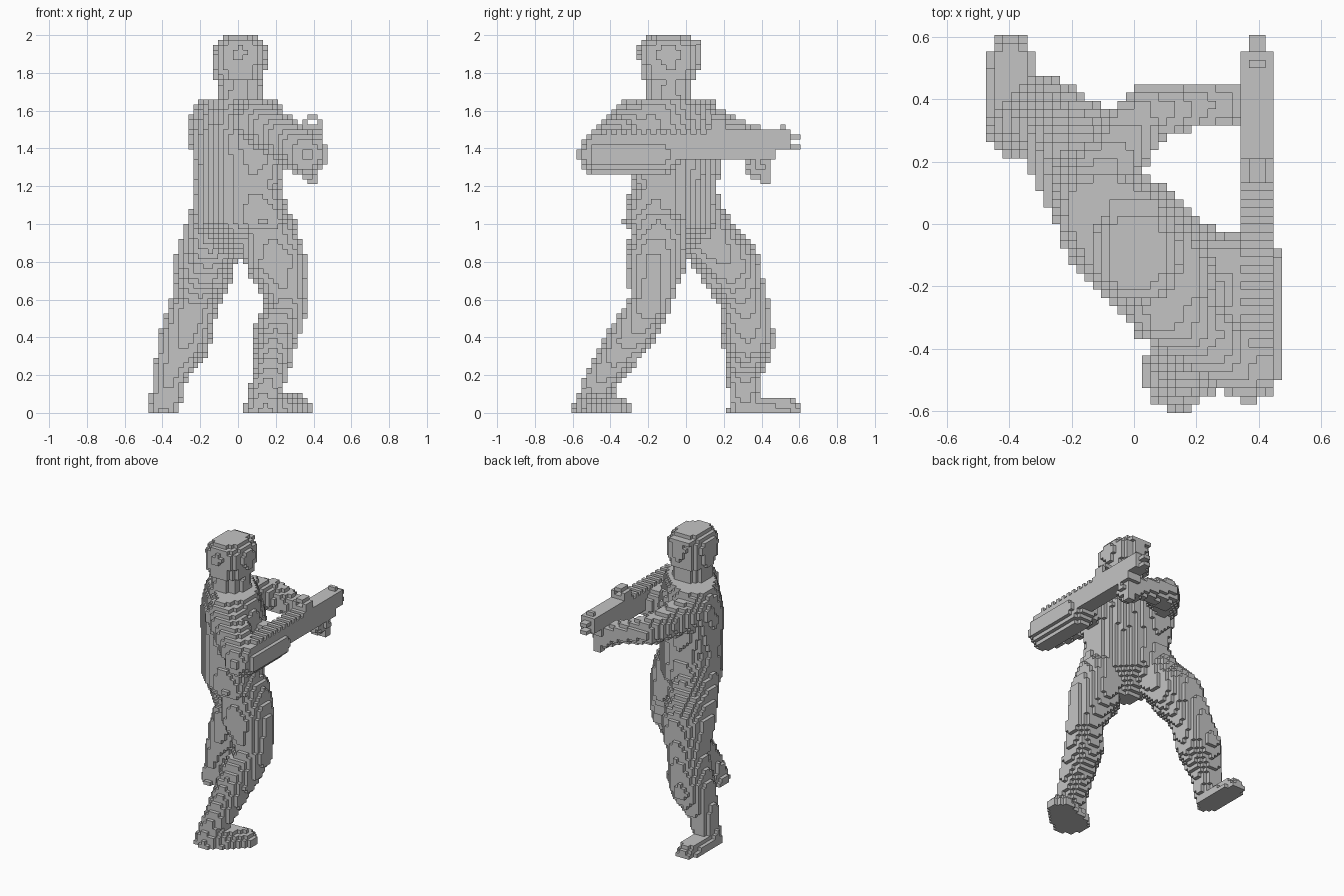
import bpy, bmesh, math
from mathutils import Vector

cube = bpy.data.objects.get("Cube")
if cube:
    bpy.data.objects.remove(cube, do_unlink=True)

# Number of cells across, deep and high
COUNT = (36, 46, 76)
STEP = 2 / COUNT[2]
ORIGIN = Vector((COUNT[0] / 2, COUNT[1] / 2, 0))
GREY = (.55, .55, .55, 1)

grey = bpy.data.materials.new("plain_grey")
grey.use_nodes = True
grey.diffuse_color = GREY
grey.node_tree.nodes["Principled BSDF"].inputs["Base Color"].default_value = GREY


# Shape tests: each returns a function telling whether a point lies inside
def limb(*joints):
    """Chain of tapered capsules through (x, y, z, radius) joints."""
    def inside(point):
        for start, end in zip(joints, joints[1:]):
            base = Vector(start[:3])
            along = Vector(end[:3]) - base
            t = min(1, max(0, (point - base).dot(along) / along.length_squared))
            radius = start[3] + (end[3] - start[3]) * t
            if (point - base - along * t).length <= radius:
                return True
        return False
    return inside


def loft(centre, yaw, power, *rows):
    """Stack of turned ovals, each given as (height, half width, half depth)."""
    cos, sin = math.cos(yaw), math.sin(yaw)

    def inside(point):
        dx, dy = point.x - centre[0], point.y - centre[1]
        across, deep = dx * cos + dy * sin, dy * cos - dx * sin
        for low, high in zip(rows, rows[1:]):
            if low[0] <= point.z <= high[0]:
                t = (point.z - low[0]) / (high[0] - low[0])
                width = low[1] + (high[1] - low[1]) * t
                depth = low[2] + (high[2] - low[2]) * t
                return abs(across / width) ** power + abs(deep / depth) ** power <= 1
        return False
    return inside


def bar(axis_x, half_width, back, front, bottom, top):
    """Block lying along y."""
    return lambda point: (abs(point.x - axis_x) <= half_width
                          and back <= point.y <= front and bottom <= point.z <= top)


def every_other(shape):
    """Leave out every second slice along y."""
    return lambda point: shape(point) and math.floor(point.y / STEP) % 2 == 0


def without(shape, cut):
    return lambda point: shape(point) and not cut(point)


parts = {}

# Long gun held along y, with rail, ring sight, bead, muzzle and grip
GUN_X = .395
parts["gun_body"] = [bar(GUN_X, .055, -.5, .48, 1.34, 1.475),
                     bar(GUN_X, .055, .13, .56, 1.39, 1.5)]
parts["gun_rail"] = [every_other(bar(GUN_X, .04, -.42, .14, 1.47, 1.5))]
parts["gun_sights"] = [without(bar(GUN_X, .055, .14, .22, 1.5, 1.555),
                               bar(GUN_X, .03, .1, .3, 1.525, 1.555)),
                       bar(GUN_X, .03, .14, .22, 1.55, 1.58),
                       bar(GUN_X, .03, .49, .53, 1.5, 1.53)]
parts["gun_muzzle"] = [without(bar(GUN_X, .03, .55, .61, 1.39, 1.475),
                               bar(GUN_X, .03, .55, .61, 1.42, 1.445))]
parts["gun_grip"] = [bar(GUN_X, .03, .4, .45, 1.22, 1.35)]

# Head, cap and trunk
HEAD = (.01, -.09)
parts["head"] = [loft(HEAD, 0, 2.3, (1.64, .12, .115), (1.75, .11, .115),
                      (1.77, .13, .15), (1.92, .145, .165),
                      (1.95, .13, .155), (2, .08, .115))]
parts["cap_brim"] = [bar(HEAD[0], .08, 0, .08, 1.945, 1.975)]
parts["torso"] = [loft((.005, -.065), -math.pi / 4, 2, (.82, .06, .06), (1, .33, .19),
                       (1.2, .265, .19), (1.45, .31, .2),
                       (1.6, .3, .165), (1.66, .25, .145))]

# Arm tucked behind the gun and arm reaching across to its front
parts["rear_arm"] = [limb((.1, -.27, 1.54, .125), (.365, -.465, 1.37, .107),
                          (.365, -.12, 1.37, .105), (.28, -.12, 1.39, .08))]
parts["front_arm"] = [limb((-.145, .09, 1.52, .115), (.03, .35, 1.43, .09),
                           (.25, .385, 1.37, .065), (.37, .385, 1.31, .07))]

# Legs in a wide stride, with the trailing foot turned outwards
parts["forward_leg"] = [limb((-.13, .09, .97, .15), (-.18, .23, .78, .165),
                             (-.225, .305, .6, .127), (-.285, .33, .38, .138),
                             (-.36, .31, .2, .092), (-.385, .31, .05, .08))]
parts["forward_foot"] = [limb((-.395, .3, .01, .08), (-.395, .54, .01, .07))]
parts["trailing_leg"] = [limb((.16, -.14, .97, .15), (.2, -.165, .8, .162),
                              (.27, -.185, .58, .108), (.21, -.27, .44, .12),
                              (.165, -.45, .18, .088), (.13, -.49, .06, .085))]
parts["trailing_foot"] = [limb((.145, -.48, .01, .118), (.31, -.38, .01, .085))]

# Give every filled cell to the first part that contains it
owner = {}
for k in range(COUNT[2]):
    for j in range(COUNT[1]):
        for i in range(COUNT[0]):
            point = (Vector((i + .5, j + .5, k + .5)) - ORIGIN) * STEP
            for name, shapes in parts.items():
                if any(shape(point) for shape in shapes):
                    owner[i, j, k] = name
                    break


def shifted(cell, axis, amount):
    moved = list(cell)
    moved[axis] += amount
    return tuple(moved)


def build(name):
    """Blocky mesh of one part, keeping only the exposed cell sides."""
    bm = bmesh.new()
    corners = {}

    def corner(key):
        if key not in corners:
            corners[key] = bm.verts.new((Vector(key) - ORIGIN) * STEP)
        return corners[key]

    for cell in [c for c, part in owner.items() if part == name]:
        for axis in range(3):
            u, v = (axis + 1) % 3, (axis + 2) % 3
            for side in (0, 1):
                if shifted(cell, axis, 2 * side - 1) in owner:
                    continue
                first = shifted(cell, axis, side)
                second = shifted(first, u, 1)
                loop = [first, second, shifted(second, v, 1), shifted(first, v, 1)]
                if not side:
                    loop.reverse()
                bm.faces.new([corner(key) for key in loop])
    mesh = bpy.data.meshes.new(name)
    bm.to_mesh(mesh)
    bm.free()
    mesh.materials.append(grey)
    bpy.context.collection.objects.link(bpy.data.objects.new(name, mesh))


for name in parts:
    build(name)
